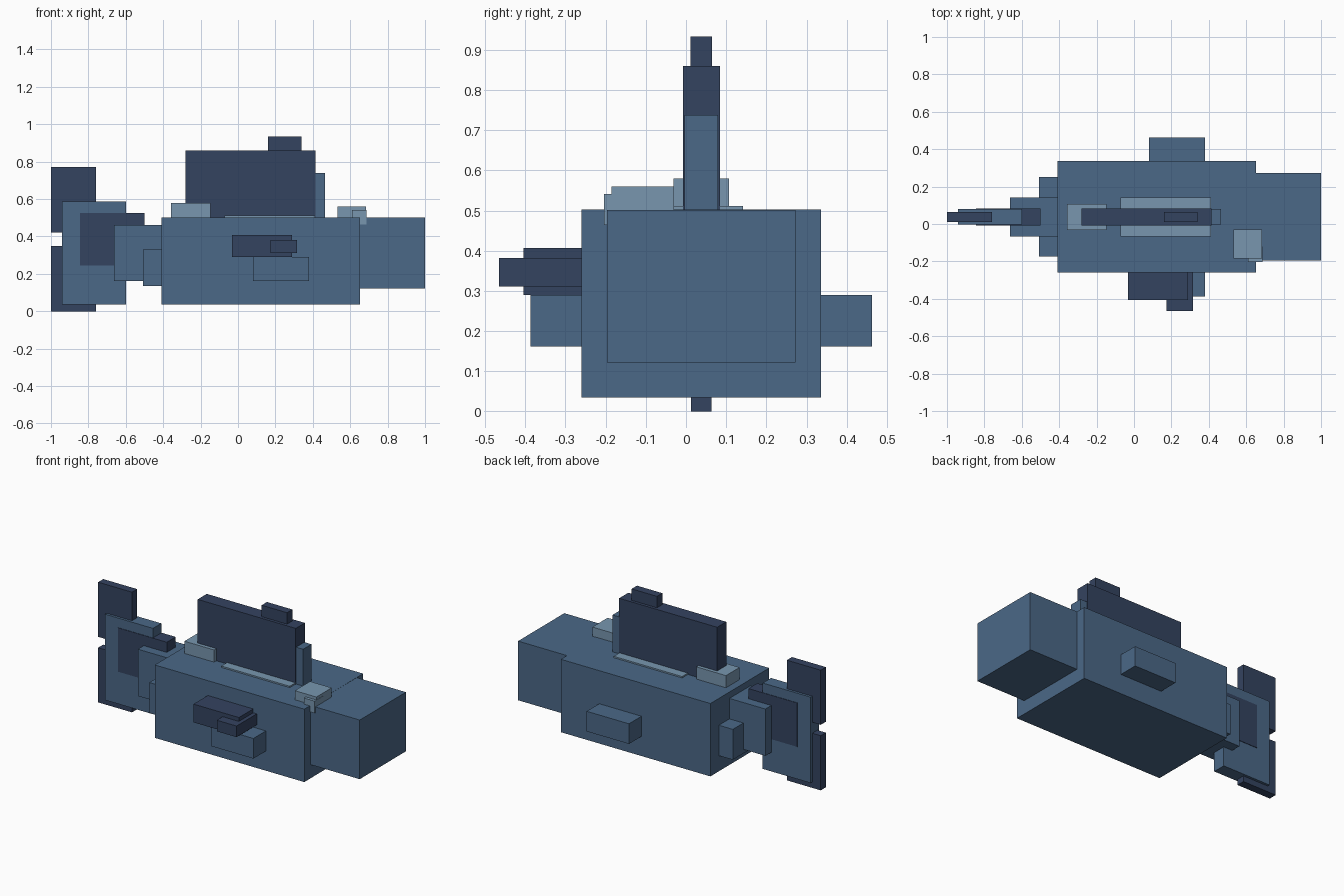
import bpy
import bmesh
from mathutils import Matrix, Vector

default_cube = bpy.data.objects.get("Cube")
if default_cube:
    bpy.data.objects.remove(default_cube, do_unlink=True)


def make_material(name, colour):
    material = bpy.data.materials.new(name)
    material.use_nodes = True
    rgba = (*colour, 1)
    material.diffuse_color = rgba
    shader = material.node_tree.nodes["Principled BSDF"]
    shader.inputs["Base Color"].default_value = rgba
    return material


blue = make_material("steel blue", (0.07, 0.138, 0.242))
navy = make_material("dark navy", (0.034, 0.056, 0.117))
pale = make_material("pale blue", (0.188, 0.305, 0.429))

# The symmetry plane of the body lies slightly behind y = 0
MIDLINE = 0.038


def block(name, material, x, y, z):
    """Add a box spanning the given (low, high) range on each axis."""
    low, high = map(Vector, zip(x, y, z))
    placement = Matrix.Translation((low + high) / 2)
    placement = placement @ Matrix.Diagonal((*(high - low), 1))
    bm = bmesh.new()
    bmesh.ops.create_cube(bm, size=1, matrix=placement)
    mesh = bpy.data.meshes.new(name)
    bm.to_mesh(mesh)
    bm.free()
    mesh.materials.append(material)
    part = bpy.data.objects.new(name, mesh)
    bpy.context.collection.objects.link(part)
    return part


def centred(name, material, x, z, half_width):
    """Add a box that straddles the symmetry plane."""
    y = (MIDLINE - half_width, MIDLINE + half_width)
    return block(name, material, x, y, z)


# Body and head
centred("body", blue, x=(-0.408, 0.652), z=(0.035, 0.502), half_width=0.298)
centred("head", blue, x=(0.64, 1), z=(0.122, 0.501), half_width=0.234)

# Dorsal fin, its front edge and its tip
centred("dorsal_fin", navy, x=(-0.28, 0.415), z=(0.49, 0.86), half_width=0.046)
centred("dorsal_fin_edge", blue, x=(0.3, 0.465), z=(0.49, 0.738), half_width=0.042)
centred("dorsal_fin_tip", navy, x=(0.16, 0.34), z=(0.85, 0.933), half_width=0.027)

# Pale patches along the back
centred("rear_back_patch", pale, x=(-0.358, -0.148), z=(0.49, 0.58), half_width=0.069)
centred("middle_back_patch", pale, x=(-0.072, 0.413), z=(0.49, 0.511), half_width=0.104)

# Pale patch on the right shoulder with a lip hanging over the side
block("shoulder_patch", pale, x=(0.532, 0.685), y=(-0.185, -0.03), z=(0.49, 0.56))
block("shoulder_patch_lip", pale, x=(0.61, 0.686), y=(-0.204, -0.12), z=(0.464, 0.541))

# Side fins, one on each flank
for side, sign in (("right", -1), ("left", 1)):
    flank = sorted((MIDLINE + sign * 0.28, MIDLINE + sign * 0.425))
    block(side + "_side_fin", blue, x=(0.08, 0.38), y=flank, z=(0.161, 0.29))

# Dark upper fin on the right flank
block("upper_side_fin", navy, x=(-0.032, 0.29), y=(-0.405, -0.25), z=(0.29, 0.407))
block("upper_side_fin_tip", navy, x=(0.175, 0.315), y=(-0.465, -0.25), z=(0.311, 0.382))

# Tail root
centred("tail_root", blue, x=(-0.663, -0.4), z=(0.161, 0.461), half_width=0.105)
centred("rear_fins", blue, x=(-0.507, -0.4), z=(0.135, 0.33), half_width=0.212)

# Tail fin with a dark core and two dark lobes
centred("tail_fin", blue, x=(-0.94, -0.6), z=(0.037, 0.587), half_width=0.042)
centred("tail_fin_core", navy, x=(-0.846, -0.5), z=(0.245, 0.526), half_width=0.045)
for level, z in (("upper", (0.42, 0.77)), ("lower", (0, 0.35))):
    centred(level + "_tail_lobe", navy, x=(-1, -0.76), z=z, half_width=0.026)
